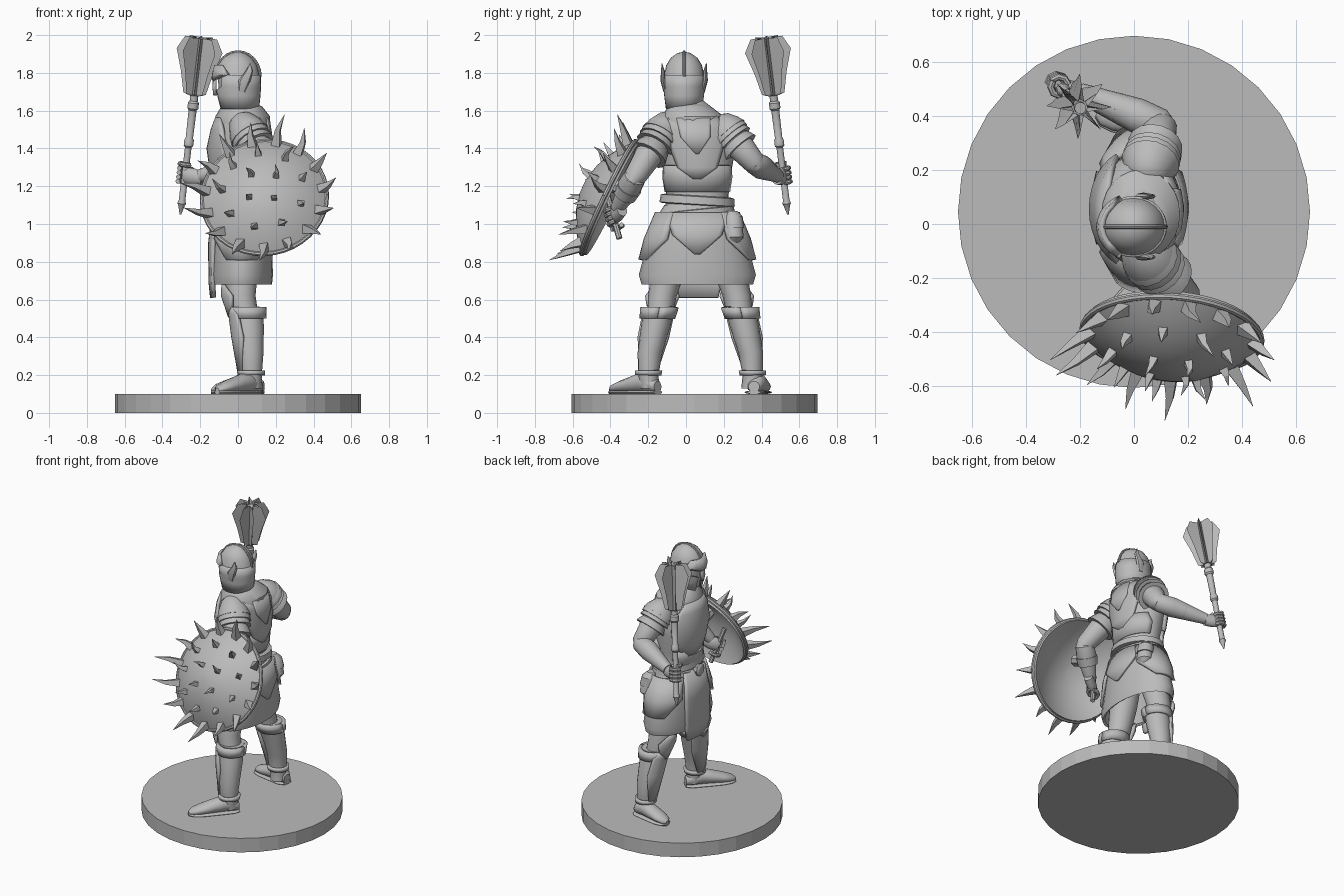
import bpy, bmesh, math, random
from mathutils import Vector, Matrix

random.seed(4)
cube = bpy.data.objects.get("Cube")
if cube:
    bpy.data.objects.remove(cube, do_unlink=True)

grey = bpy.data.materials.new("stone_grey")
grey.use_nodes = True
grey.diffuse_color = (0.5, 0.5, 0.5, 1)
grey.node_tree.nodes["Principled BSDF"].inputs["Base Color"].default_value = (0.5, 0.5, 0.5, 1)

X, Y, Z = Vector((1, 0, 0)), Vector((0, 1, 0)), Vector((0, 0, 1))
FLAT = (X, Y)


def finish(name, bm, matrix=None, thick=0, angle=35):
    if matrix:
        bm.transform(matrix)
    bmesh.ops.recalc_face_normals(bm, faces=bm.faces)
    me = bpy.data.meshes.new(name)
    bm.to_mesh(me)
    bm.free()
    me.materials.append(grey)
    me.shade_smooth()
    me.set_sharp_from_angle(angle=math.radians(angle))
    ob = bpy.data.objects.new(name, me)
    bpy.context.collection.objects.link(ob)
    if thick:
        mod = ob.modifiers.new("thickness", 'SOLIDIFY')
        mod.thickness = thick
        mod.offset = 0
    return ob


def tube(bm, pts, n=16, frame=None, axis=None, star=0):
    """Skin rings (x, y, z, ra[, rb]); star alternates the radius with a fixed one."""
    mid = [Vector(p[:3]) for p in pts]
    if not frame:
        t = (mid[-1] - mid[0]).normalized()
        u = t.orthogonal().normalized()
        frame = (u, t.cross(u))
    rings = []
    for i, p in enumerate(pts):
        u, v = frame
        if axis:
            t = (mid[min(i + 1, len(mid) - 1)] - mid[max(i - 1, 0)]).normalized()
            u, v = axis, t.cross(axis).normalized()
        ring = []
        for k in range(n):
            a = math.tau * k / n
            ra, rb = (star, star) if star and k % 2 else (p[3], p[-1])
            ring.append(bm.verts.new(mid[i] + u * ra * math.cos(a) + v * rb * math.sin(a)))
        rings.append(ring)
    for a, b in zip(rings, rings[1:]):
        for k in range(n):
            bm.faces.new((a[k], a[k - 1], b[k - 1], b[k]))
    bm.faces.new(rings[0])
    bm.faces.new(rings[-1])


def part(name, pts, matrix=None, angle=35, **kw):
    bm = bmesh.new()
    tube(bm, pts, **kw)
    return finish(name, bm, matrix, angle=angle)


def panel(name, body, ang, rows, cols=12, thick=0.02):
    """Curved plate lying on a lofted body; rows are (z, half angle, offset)."""
    bm = bmesh.new()
    grid = []
    for z, half, off in rows:
        lo, hi = next(((a, b) for a, b in zip(body, body[1:]) if z <= b[2]), body[-2:])
        f = (z - lo[2]) / (hi[2] - lo[2])
        cx, cy, _, rx, ry = (a + (b - a) * f for a, b in zip(lo, hi))
        angs = [ang + half * (2 * c / cols - 1) for c in range(cols + 1)]
        grid.append([bm.verts.new((cx + (rx + off) * math.cos(a), cy + (ry + off) * math.sin(a), z)) for a in angs])
    for a, b in zip(grid, grid[1:]):
        for c in range(cols):
            bm.faces.new((a[c], a[c + 1], b[c + 1], b[c]))
    return finish(name, bm, thick=thick)


def bands(name, start, end, r0, r1, count, flare=0.014):
    """Overlapping armour bands along a limb."""
    a, b = Vector(start), Vector(end)
    bm = bmesh.new()
    for i in range(count):
        p, q = a.lerp(b, i / count), a.lerp(b, (i + 1.15) / count)
        r = r0 + (r1 - r0) * i / count
        tube(bm, [(*p, r * 0.8), (*p.lerp(q, 0.35), r), (*q, r + flare), (*q, r * 0.8)])
    return finish(name, bm)


# Round base
part("base", [(0, 0.045, 0, 0.65), (0, 0.045, 0.1, 0.65)], n=32, frame=FLAT, angle=5)

# Legs, boots, knee guards and feet
for side, s, wide in (("left", -1, 1), ("right", 1, 1.13)):
    def ring(x, k, z, rx, ry):
        return (x, 0.06 + s * k * wide, z, rx, ry)
    boot = [ring(0.075, 0.25, 0.13, 0.05, 0.05), ring(0.07, 0.26, 0.2, 0.056, 0.054),
            ring(0.065, 0.25, 0.32, 0.07, 0.066), ring(0.055, 0.22, 0.46, 0.082, 0.078),
            ring(0.05, 0.2, 0.56, 0.08, 0.08)]
    part(side + "_boot", boot, frame=FLAT)
    panel(side + "_boot_cuff", boot, math.pi, [(0.5, math.pi, 0.006), (0.56, math.pi, 0.012)], 16)
    panel(side + "_shin_plate", boot, math.pi, [(0.22, 0.7, 0.005), (0.4, 1.2, 0.008), (0.52, 1, 0.012), (0.57, 0.5, 0.016)])
    panel(side + "_ankle_strap", boot, 0, [(0.2, math.pi, 0.006), (0.225, math.pi, 0.006)], 16)
    thigh = [ring(0.045, 0.2, 0.5, 0.065, 0.065), ring(0.015, 0.185, 0.62, 0.078, 0.076),
             ring(0.015, 0.15, 0.76, 0.09, 0.09), ring(0.02, 0.09, 1.0, 0.1, 0.09)]
    part(side + "_thigh", thigh, frame=FLAT)
    panel(side + "_knee_guard", thigh, math.pi, [(0.51, 0.15, 0.02), (0.57, 0.9, 0.018), (0.62, 1.1, 0.018),
                                                 (0.65, 0.8, 0.014), (0.69, 0.1, 0.008)])
    heel, toe = (Vector((0.11, -0.15, 0)), Vector((-0.11, -0.4, 0))) if s < 0 else \
        (Vector((0.135, 0.36, 0)), Vector((-0.14, 0.41, 0)))
    across = (toe - heel).normalized().cross(Z)
    shape = [(0, .03, .03), (.1, .05, .045), (.3, .052, .055), (.5, .053, .045), (.75, .053, .032), (.92, .04, .022), (1, .012, .012)]
    part(side + "_foot", [(*(heel.lerp(toe, f) + Z * (0.108 + h)), w, h) for f, w, h in shape], frame=(across, Z))
    part(side + "_sole", [(*(heel.lerp(toe, f) + Z * 0.109), w + 0.006, 0.01) for f, w, h in shape], frame=(across, Z))

# Torso with chest and back plates
torso = [(0.02, 0.06, 1.02, 0.135, 0.18), (0.02, 0.06, 1.14, 0.125, 0.165), (0.015, 0.06, 1.22, 0.13, 0.17),
         (0.005, 0.06, 1.36, 0.15, 0.195), (0.01, 0.05, 1.46, 0.145, 0.205), (0.02, 0.045, 1.54, 0.13, 0.18),
         (0.02, 0.03, 1.6, 0.1, 0.13), (0.005, 0, 1.67, 0.07, 0.07)]
part("torso", torso, n=28, frame=FLAT)
panel("back_plate", torso, 0, [(1.24, 0.1, 0.01), (1.3, 0.55, 0.012), (1.4, 0.7, 0.012), (1.5, 1, 0.012), (1.57, 0.8, 0.012)])
panel("lower_back_plate", torso, 0, [(1.17, 1.3, 0.004), (1.25, 1.35, 0.006), (1.31, 1.1, 0.008)])
panel("chest_plate", torso, math.pi, [(1.2, 0.5, 0.01), (1.28, 1.1, 0.012), (1.4, 1.15, 0.016), (1.5, 0.9, 0.012), (1.56, 0.6, 0.012)])
panel("belly_plate", torso, math.pi, [(1.1, 0.8, 0.012), (1.18, 1.1, 0.01), (1.24, 1, 0.008)])
panel("back_wedge", torso, 0, [(1.37, 0.03, 0.024), (1.46, 0.35, 0.022), (1.56, 0.5, 0.022)], thick=0.012)
part("collar", [(0.025, 0.04, 1.52, 0.145, 0.175), (0.025, 0.035, 1.57, 0.145, 0.165), (0.02, 0.02, 1.62, 0.11, 0.115),
                (0.01, 0.01, 1.64, 0.085, 0.085)], n=24, frame=FLAT)

# Skirt, hanging cloths, belts and pouch
skirt = [(0.02, 0.06, 0.68, 0.16, 0.295), (0.02, 0.06, 0.73, 0.165, 0.31), (0.02, 0.06, 0.9, 0.16, 0.265),
         (0.02, 0.06, 1.0, 0.155, 0.24), (0.02, 0.06, 1.1, 0.13, 0.175)]
inner = [(0.02, 0.06, 0.95, 0.1, 0.19), (0.02, 0.06, 0.69, 0.145, 0.28)]
part("skirt", inner + skirt, n=28, frame=FLAT)
panel("front_cloth", skirt, math.pi, [(0.61, 0.4, 0.005), (0.7, 0.45, 0.005), (0.9, 0.5, 0.008), (1.08, 0.6, 0.012)])
panel("back_point", skirt, 0, [(0.84, 0.04, 0.012), (0.94, 0.5, 0.012), (1.06, 0.9, 0.012)])
for side, a in (("left", -math.pi / 2), ("right", math.pi / 2)):
    panel(side + "_hip_plate", skirt, a, [(0.81, 0.45, 0.014), (0.92, 0.95, 0.014), (1.06, 0.95, 0.014)])
for i, (z, tilt) in enumerate(((1.055, 0.1), (1.125, -0.06))):
    turn = Matrix.Translation((0.02, 0.06, z)) @ Matrix.Rotation(tilt, 4, 'X')
    part("belt_%d" % (i + 1), [(0, 0, -0.025, 0.14, 0.185), (0, 0, -0.02, 0.155, 0.2), (0, 0, 0.02, 0.15, 0.195),
                              (0, 0, 0.025, 0.13, 0.175)], turn, n=28, frame=FLAT)
part("buckle", [(-0.12, 0.06, 1.08, 0.03), (-0.155, 0.06, 1.08, 0.045), (-0.165, 0.06, 1.08, 0.03)], n=8)
part("pouch", [(0.12, 0.25, 0.9, 0.03, 0.03), (0.125, 0.255, 0.93, 0.05, 0.05), (0.115, 0.25, 1.0, 0.05, 0.048),
               (0.1, 0.24, 1.06, 0.035, 0.035)], frame=FLAT)
part("pouch_flap", [(0.12, 0.253, 0.98, 0.056, 0.054), (0.11, 0.25, 1.04, 0.052, 0.05), (0.1, 0.24, 1.07, 0.03, 0.03)], frame=FLAT)

# Head and helmet
helmet = [(0.005, -0.01, 1.62, 0.1, 0.09), (0, -0.01, 1.7, 0.113, 0.1), (-0.003, -0.01, 1.78, 0.118, 0.107),
          (-0.003, -0.01, 1.84, 0.104, 0.095), (-0.003, -0.01, 1.88, 0.075, 0.07), (0, -0.01, 1.905, 0.035, 0.035),
          (0, -0.01, 1.912, 0.003, 0.003)]
part("head", [(x - 0.005, y, z, rx - 0.018, ry - 0.015) for x, y, z, rx, ry in helmet[:4]], frame=FLAT)
part("helmet_dome", helmet[2:], n=24, frame=FLAT)
panel("helmet_sides", helmet, 0, [(1.61, 2.75, 0), (1.68, 2.8, 0), (1.71, 2.85, 0), (1.73, 2.35, 0), (1.79, 2.35, 0)], 24, 0.016)
panel("helmet_brow", helmet, math.pi, [(1.765, 0.25, 0.01), (1.79, 1.2, 0.01), (1.84, 0.8, 0.008)])
panel("nose_guard", helmet, math.pi, [(1.68, 0.05, 0.012), (1.72, 0.14, 0.01), (1.82, 0.1, 0.01)], 4)
ridge = [math.pi * k / 12 for k in range(13)]
part("helmet_ridge", [(0.118 * math.cos(a), -0.01, 1.78 + 0.132 * math.sin(a), 0.008) for a in ridge], n=8, axis=Y)
for side, s in (("left", -1), ("right", 1)):
    part(side + "_helmet_wing", [(0.02, -0.01 + s * 0.1, 1.7, 0.02, 0.01), (0.035, -0.01 + s * 0.112, 1.76, 0.032, 0.014),
                                 (0.06, -0.01 + s * 0.112, 1.81, 0.02, 0.01), (0.065, -0.01 + s * 0.118, 1.85, 0.002, 0.002)],
         n=8, frame=FLAT)

# Arms with pauldrons, elbow guards and bracers
arms = {"left": ((0.03, -0.1, 1.52), (0.19, -0.27, 1.25), (0.06, -0.365, 1.08)),
        "right": ((0.05, 0.19, 1.52), (0.1, 0.365, 1.32), (-0.2, 0.485, 1.255))}
for side, pts in arms.items():
    sh, el, wr = map(Vector, pts)
    part(side + "_upper_arm", [(*sh, 0.07), (*sh.lerp(el, 0.3), 0.085), (*sh.lerp(el, 0.7), 0.07), (*el, 0.06), (*el.lerp(sh, -0.15), 0.03)])
    part(side + "_forearm", [(*el.lerp(wr, -0.12), 0.03), (*el, 0.06), (*el.lerp(wr, 0.3), 0.065), (*wr, 0.036)])
    bands(side + "_pauldron", sh, sh.lerp(el, 0.55), 0.095, 0.085, 3)
    bands(side + "_bracer", wr.lerp(el, 0.1), wr.lerp(el, 0.75), 0.042, 0.055, 2)
    part(side + "_shoulder_cap", [(*sh.lerp(el, f), r) for f, r in ((-0.2, 0.03), (-0.1, 0.07), (0.1, 0.1), (0.3, 0.108), (0.3, 0.08))])


def hand(name, centre, axis, wrist):
    """Palm with four fingers and a thumb curled round a grip."""
    axis = axis.normalized()
    back = (wrist - centre).normalized()
    back = (back - axis * back.dot(axis)).normalized()
    across = axis.cross(back)
    bm = bmesh.new()
    tube(bm, [(*(centre + back * d), w, h) for d, w, h in ((0.1, .035, .03), (0.05, .045, .032), (0.01, .045, .028), (-0.01, .03, .02))],
         frame=(axis, across))
    for k in range(5):
        turn = -1 if k == 4 else 1
        off = axis * (0.024 * (k - 1.5))
        arc = [turn * (0.5 + 0.75 * i) for i in range(5)]
        tube(bm, [(*(centre + off + (back * math.cos(a) + across * math.sin(a)) * 0.034), 0.013) for a in arc], n=8, axis=axis)
    finish(name, bm)


# Mace held in the right hand
foot, tip = Vector((-0.305, 0.54, 1.05)), Vector((-0.195, 0.425, 1.99))
shaft = tip - foot
mace = Matrix.Translation(foot) @ shaft.to_track_quat('Z', 'Y').to_matrix().to_4x4()
part("mace_handle", [(0, 0, z, r) for z, r in ((0, .004), (.05, .018), (.06, .024), (.075, .018), (.36, .018), (.37, .026), (.4, .026),
                                               (.41, .02), (.56, .022), (.57, .03), (.6, .03), (.61, .022), (.93, .022))], mace, n=12, frame=FLAT)
part("mace_head", [(0, 0, z, r) for z, r in ((0.64, .035), (.65, .06), (.76, .085), (.88, .122), (.95, .085), (.9, .03))],
     mace, n=16, frame=FLAT, star=0.028, angle=20)
hand("right_hand", foot + shaft * 0.22, shaft, Vector(arms["right"][2]))

# Domed shield with a hollow back
normal = Vector((-0.07, -0.9, 0.43)).normalized()
sx = (X - normal * X.dot(normal)).normalized()
shield = Matrix((sx, normal.cross(sx), normal)).transposed().to_4x4()
shield.translation = (0.14, -0.41, 1.14)


def dome(r):
    return 0.15 * (1 - (r / 0.335) ** 2)


radii = (0.335, 0.31, 0.26, 0.2, 0.13, 0.06, 0.003)
outer = [(0, 0, dome(r), r) for r in radii]
hollow = [(0, 0, dome(r) - 0.025, r * 0.97) for r in reversed(radii)]
part("shield", hollow + outer, shield, n=40, frame=FLAT)
rim = [math.tau * k / 40 for k in range(41)]
part("shield_rim", [(0.33 * math.cos(a), 0.33 * math.sin(a), 0.0, 0.013) for a in rim], shield, n=8, axis=Z)

# Shield spikes in rings
bm = bmesh.new()
for count, r, lean, length, size, start in ((15, 0.3, 1.1, 0.15, 0.034, 0.1), (9, 0.21, 0.6, 0.09, 0.026, 0.3), (4, 0.09, 0.3, 0.08, 0.024, 0.7)):
    for k in range(count):
        a = start + math.tau * k / count
        out = Vector((math.cos(a), math.sin(a), 0))
        d = (out * lean + Z).normalized()
        bend = out.cross(Z) * random.uniform(-0.03, 0.03)
        p = out * r + Z * (dome(r) - 0.01)
        long = length * random.uniform(0.75, 1.3)
        tube(bm, [(*p, size), (*(p + d * long * 0.5), size * 0.55), (*(p + d * long + bend), 0.001)], n=4)
finish("shield_spikes", bm, shield, angle=20)

# Shield grip and arm strap
grip_dir = Vector((0.25, 0.25, -0.9))
grip = Vector((0.02, -0.385, 1.04))
part("shield_grip", [(*(grip - grip_dir * 0.13), 0.016), (*(grip + grip_dir * 0.13), 0.016)], n=8)
hand("left_hand", grip, grip_dir, Vector(arms["left"][2]))
el, wr = Vector(arms["left"][1]), Vector(arms["left"][2])
strap = el.lerp(wr, 0.45)
part("shield_strap", [(*(strap - (wr - el) * 0.12), 0.07), (*(strap + (wr - el) * 0.12), 0.064)])
part("strap_mount", [(*strap, 0.04), (*(strap + normal * 0.14), 0.04)], n=8)
